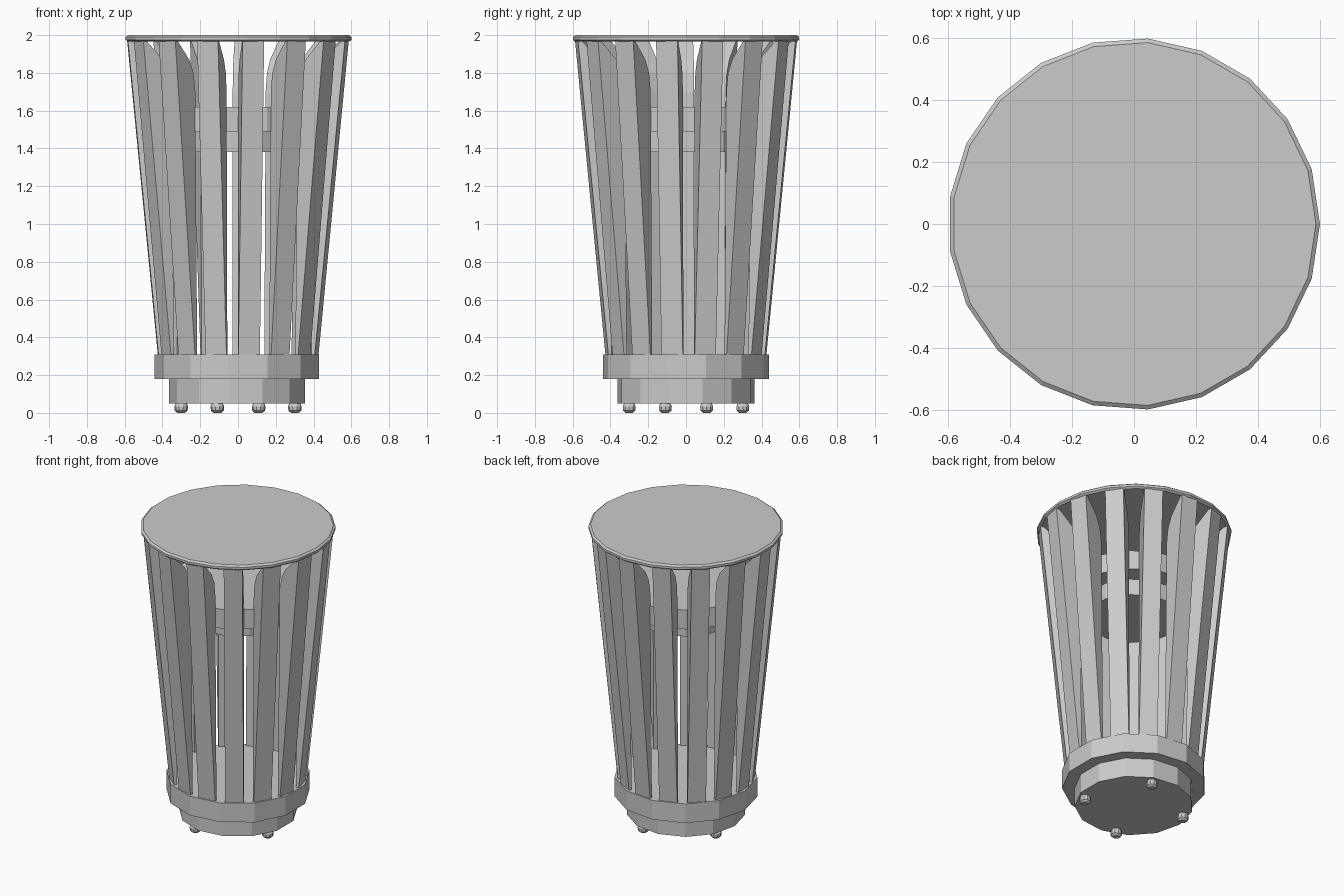
import bpy, bmesh, math
from mathutils import Matrix

old = bpy.data.objects.get("Cube")
if old:
    bpy.data.objects.remove(old, do_unlink=True)

# One plain grey for the whole model
grey = bpy.data.materials.new("plain grey")
grey.use_nodes = True
COLOUR = (0.6, 0.6, 0.6, 1)
grey.diffuse_color = COLOUR
grey.node_tree.nodes["Principled BSDF"].inputs["Base Color"].default_value = COLOUR


def finish(name, bm):
    """Turn a bmesh into a flat-shaded object."""
    bmesh.ops.recalc_face_normals(bm, faces=bm.faces)
    mesh = bpy.data.meshes.new(name)
    bm.to_mesh(mesh)
    bm.free()
    mesh.materials.append(grey)
    obj = bpy.data.objects.new(name, mesh)
    bpy.context.collection.objects.link(obj)
    return obj


def lathe(name, profile, sides, start=0.0, centre=(0, 0)):
    """Closed solid from (radius, z) rings, listed bottom to top."""
    bm = bmesh.new()
    rings = []
    for r, z in profile:
        ring = []
        for i in range(sides):
            a = start + math.tau * i / sides
            ring.append(bm.verts.new((centre[0] + r * math.cos(a),
                                      centre[1] + r * math.sin(a), z)))
        rings.append(ring)
    for low, high in zip(rings, rings[1:]):
        for i in range(sides):
            j = (i + 1) % sides
            bm.faces.new((low[i], low[j], high[j], high[i]))
    bm.faces.new(rings[0][::-1])
    bm.faces.new(rings[-1])
    return finish(name, bm)


def slat(name, profile, width, angle):
    """Radial fin: a side profile in (radius, z), thickened and turned."""
    bm = bmesh.new()
    sides = [[bm.verts.new((r, s * width / 2, z)) for r, z in profile] for s in (-1, 1)]
    bm.faces.new(sides[0])
    bm.faces.new(sides[1][::-1])
    n = len(profile)
    for i in range(n):
        j = (i + 1) % n
        bm.faces.new((sides[0][i], sides[0][j], sides[1][j], sides[1][i]))
    bmesh.ops.transform(bm, matrix=Matrix.Rotation(angle, 4, 'Z'), verts=bm.verts)
    return finish(name, bm)


# Lid with a thin bevelled rim
lathe("lid", [(0.588, 1.965), (0.601, 1.975), (0.601, 1.99), (0.588, 2.0)], 21)

# Stepped base
lathe("base_ring", [(0.443, 0.18), (0.443, 0.31)], 13, math.pi)
lathe("base_plinth", [(0.365, 0.05), (0.365, 0.18)], 13, math.pi)

# Stepped disc held inside the slats
lathe("inner_disc", [(0.43, 1.49), (0.43, 1.62)], 13, math.pi)
lathe("inner_disc_step", [(0.30, 1.38), (0.30, 1.49)], 13, math.pi)

# Ring of tapering slats, upright inside and flared outside
SLATS = 15
side_profile = [(0.405, 0.3), (0.422, 0.3), (0.585, 1.968), (0.565, 1.968),
                (0.47, 1.87), (0.435, 1.8), (0.42, 1.7)]
for k in range(SLATS):
    slat(f"slat_{k + 1}", side_profile, 0.115, math.radians(14) + math.tau * k / SLATS)

# Four rounded feet
for k in range(4):
    a = math.radians(70 + 90 * k)
    lathe(f"foot_{k + 1}", [(0.02, 0), (0.034, 0.012), (0.036, 0.035), (0.028, 0.052)],
          10, 0, (0.32 * math.cos(a), 0.32 * math.sin(a)))
